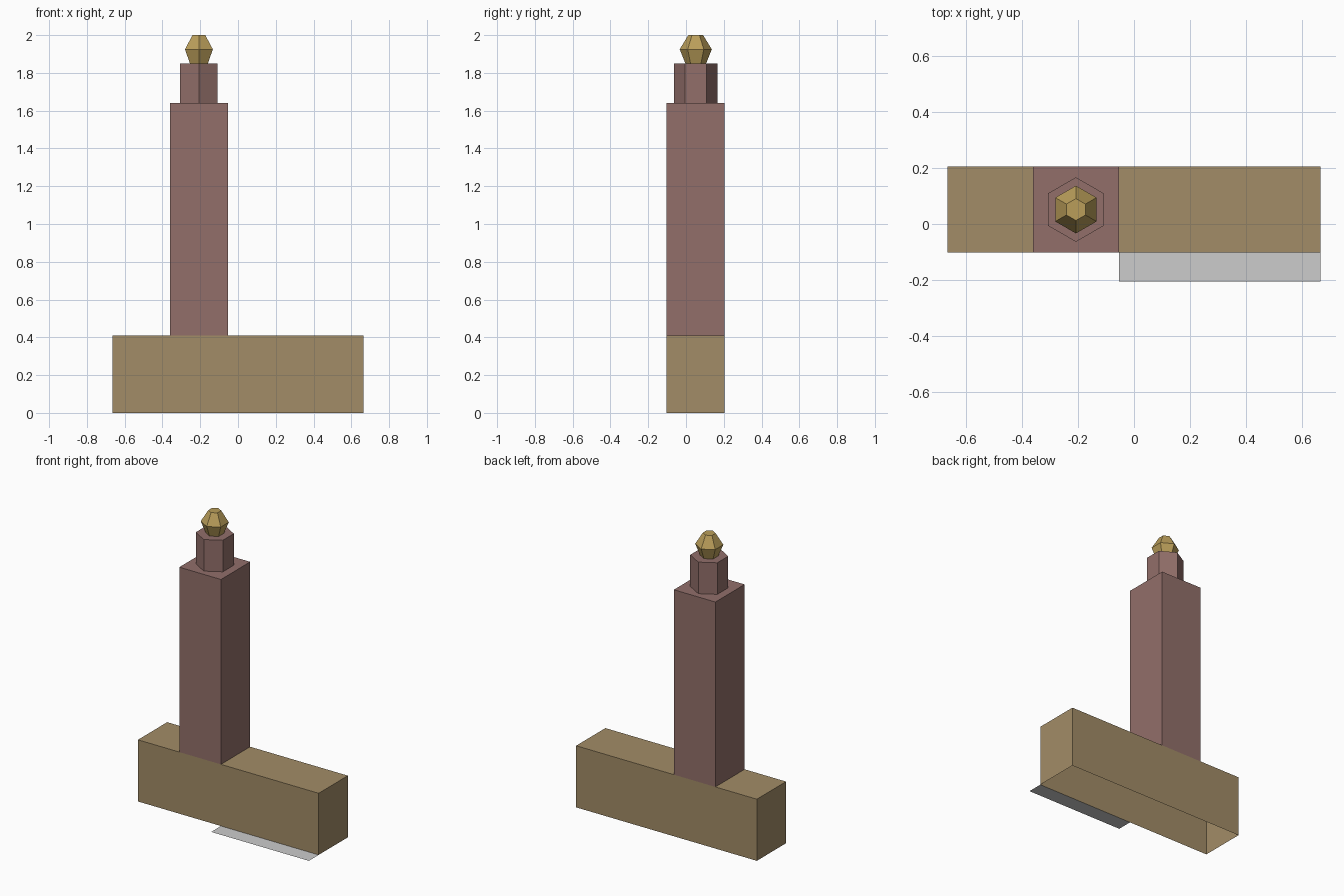
import bpy
import bmesh
import math

cube = bpy.data.objects.get("Cube")
if cube:
    bpy.data.objects.remove(cube, do_unlink=True)


def material(name, r, g, b):
    """Flat colour given as sRGB 0-255, stored as linear."""
    lin = [((c / 255 + 0.055) / 1.055) ** 2.4 for c in (r, g, b)] + [1.0]
    mat = bpy.data.materials.new(name)
    mat.use_nodes = True
    mat.diffuse_color = lin
    mat.node_tree.nodes["Principled BSDF"].inputs["Base Color"].default_value = lin
    return mat


def add_object(name, bm, mat):
    mesh = bpy.data.meshes.new(name)
    bm.to_mesh(mesh)
    bm.free()
    mesh.materials.append(mat)
    obj = bpy.data.objects.new(name, mesh)
    bpy.context.collection.objects.link(obj)
    return obj


def loft(name, rings, mat):
    """Walls between stacked outlines, capped on top and open below."""
    bm = bmesh.new()
    loops = [[bm.verts.new(p) for p in ring] for ring in rings]
    count = len(loops[0])
    for low, high in zip(loops, loops[1:]):
        for i in range(count):
            j = (i + 1) % count
            bm.faces.new((low[i], low[j], high[j], high[i]))
    bm.faces.new(loops[-1])
    return add_object(name, bm, mat)


def rectangle(x0, x1, y0, y1, z):
    return [(x0, y0, z), (x1, y0, z), (x1, y1, z), (x0, y1, z)]


def hexagon(radius, z):
    angles = [math.radians(30 + 60 * i) for i in range(6)]
    return [(TOWER_X + radius * math.cos(a), TOWER_Y + radius * math.sin(a), z)
            for a in angles]


tan = material("tan stone", 162, 140, 103)
mauve = material("mauve brick", 146, 111, 106)
gold = material("gold", 186, 158, 90)
grey = material("light grey", 204, 204, 204)

LENGTH, FRONT, BACK = 0.665, -0.102, 0.205
LEFT, RIGHT = -0.36, -0.054
TOWER_X, TOWER_Y = (LEFT + RIGHT) / 2, (FRONT + BACK) / 2
HALL_TOP, TOWER_TOP, TURRET_TOP = 0.41, 1.64, 1.85

# Long hall, open underneath
loft("hall", [rectangle(-LENGTH, LENGTH, FRONT, BACK, z) for z in (0, HALL_TOP)], tan)

# Square tower standing on the hall
loft("tower", [rectangle(LEFT, RIGHT, FRONT, BACK, z) for z in (HALL_TOP, TOWER_TOP)], mauve)

# Six-sided turret
loft("turret", [hexagon(0.115, z) for z in (TOWER_TOP, TURRET_TOP)], mauve)

# Faceted bulb roof
loft("bulb_roof", [hexagon(0.055, TURRET_TOP), hexagon(0.085, 1.925), hexagon(0.039, 2.0)], gold)

# Flat paving beside the hall
loft("paving", [rectangle(RIGHT, LENGTH, -BACK, FRONT, 0)], grey)
